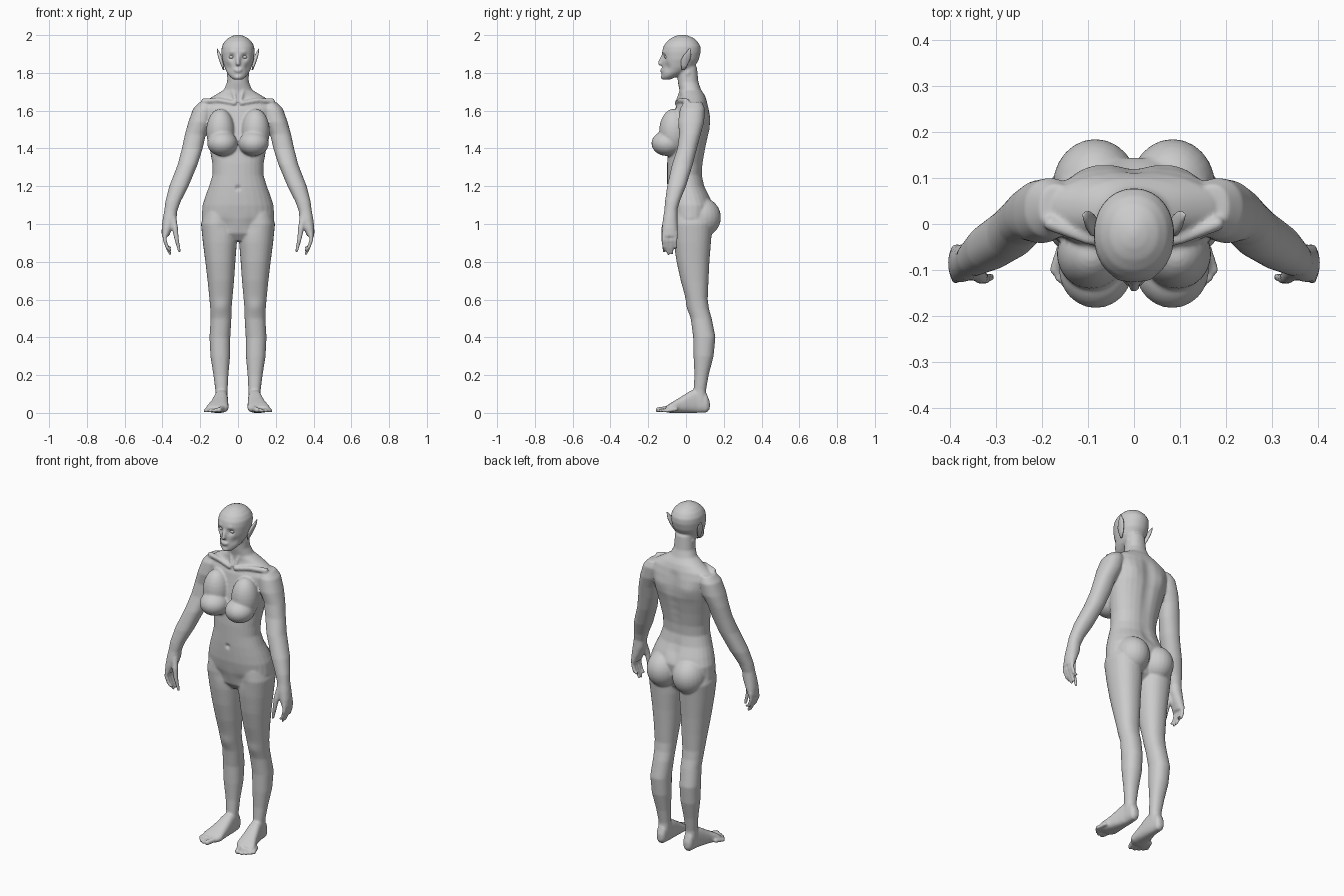
import bpy, bmesh, math
from mathutils import Vector


def skin(bm, rings):
    """Skin closed rings of points and cap both ends."""
    rows = [[bm.verts.new(p) for p in r] for r in rings]
    n = len(rows[0])
    for a, b in zip(rows, rows[1:]):
        for i in range(n):
            bm.faces.new((a[i], a[(i + 1) % n], b[(i + 1) % n], b[i]))
    bm.faces.new(rows[0])
    bm.faces.new(rows[-1])


def loft(bm, sections, side=1, axis='z', power=2.2, n=28):
    """Sections are (position, x0, x1, v0, v1); v is y (axis z) or z (axis y)."""
    rings = []
    for t, x0, x1, v0, v1 in sections:
        ring = []
        for i in range(n):
            a = 2 * math.pi * i / n
            c, s = math.cos(a), math.sin(a)
            x = (x0 + x1) / 2 + (x1 - x0) / 2 * math.copysign(abs(c) ** (2 / power), c)
            v = (v0 + v1) / 2 + (v1 - v0) / 2 * math.copysign(abs(s) ** (2 / power), s)
            ring.append((side * x, v, t) if axis == 'z' else (side * x, t, v))
        rings.append(ring)
    skin(bm, rings)


def ball(bm, centre, radii, side=1):
    verts = bmesh.ops.create_uvsphere(bm, u_segments=24, v_segments=16, radius=1)['verts']
    for v in verts:
        v.co = Vector([c + r * k for c, r, k in zip(centre, radii, v.co)])
        v.co.x *= side


def tube(bm, points, side=1, n=12):
    """Round-ended limb through (x, y, z, radius) points."""
    pts = [Vector((side * p[0], p[1], p[2])) for p in points]
    rings = []
    for i, p in enumerate(pts):
        d = (pts[min(i + 1, len(pts) - 1)] - pts[max(i - 1, 0)]).normalized()
        u = d.orthogonal().normalized()
        w = d.cross(u)
        r = points[i][3]
        rings.append([p + r * (u * math.cos(2 * math.pi * k / n) + w * math.sin(2 * math.pi * k / n))
                      for k in range(n)])
    skin(bm, rings)
    for p, q in ((pts[0], points[0]), (pts[-1], points[-1])):
        ball(bm, p, (q[3],) * 3)


def finish(bm, name):
    bmesh.ops.recalc_face_normals(bm, faces=bm.faces)
    mesh = bpy.data.meshes.new(name)
    bm.to_mesh(mesh)
    bm.free()
    ob = bpy.data.objects.new(name, mesh)
    bpy.context.collection.objects.link(ob)
    return ob


body = bmesh.new()

# Torso and neck: z, half width, front y, back y
torso = [(.91, .08, -.03, .06), (.95, .15, -.062, .10), (1.03, .193, -.083, .135),
         (1.1, .188, -.095, .145), (1.15, .172, -.098, .125), (1.2, .153, -.1, .1),
         (1.26, .135, -.1, .086), (1.32, .136, -.1, .09), (1.4, .15, -.095, .105),
         (1.5, .168, -.08, .127), (1.56, .182, -.068, .128), (1.61, .195, -.058, .122),
         (1.65, .175, -.04, .112), (1.68, .125, -.033, .1), (1.71, .075, -.035, .08),
         (1.75, .058, -.043, .066), (1.83, .054, -.05, .058)]
loft(body, [(z, -w, w, f, b) for z, w, f, b in torso])

# Head
head = [(1.764, .024, -.122, -.085), (1.78, .043, -.128, -.05), (1.8, .058, -.128, -.005),
        (1.83, .072, -.127, .045), (1.87, .084, -.126, .068), (1.91, .088, -.127, .078),
        (1.94, .086, -.12, .077), (1.965, .073, -.103, .062), (1.985, .052, -.078, .04),
        (1.997, .026, -.052, .01), (2.002, .006, -.03, -.01)]
loft(body, [(z, -w, w, f, b) for z, w, f, b in head], power=2.1)
tube(body, [(0, -.121, 1.895, .008), (0, -.133, 1.868, .01), (0, -.137, 1.85, .012)])
ball(body, (0, -.127, 1.817), (.024, .011, .005))
ball(body, (0, -.125, 1.808), (.021, .012, .006))
ball(body, (0, -.12, 1.777), (.02, .014, .013))

leg = [(1.06, .02, .18, -.07, .12), (1.0, .008, .196, -.075, .14), (.9, .006, .186, -.065, .132),
       (.8, .014, .173, -.05, .124), (.7, .021, .161, -.028, .119), (.6, .03, .151, 0, .115),
       (.55, .034, .147, .012, .122), (.5, .035, .145, .025, .136), (.4, .041, .151, .038, .156),
       (.3, .042, .146, .04, .146), (.2, .051, .13, .045, .12), (.12, .055, .12, .04, .106),
       (.06, .055, .12, .04, .11)]
arm = [(1.645, .13, .205, -.01, .085), (1.61, .125, .238, -.032, .1), (1.54, .14, .263, -.042, .096),
       (1.475, .17, .281, -.036, .078), (1.4, .187, .297, -.046, .058), (1.315, .214, .319, -.074, .036),
       (1.2, .262, .364, -.1, 0), (1.12, .303, .384, -.111, -.033), (1.06, .325, .392, -.116, -.05)]
palm = [(1.08, .32, .389, -.113, -.046), (1.03, .325, .398, -.122, -.045),
        (.98, .345, .404, -.127, -.044), (.935, .366, .404, -.126, -.046)]
foot = [(.126, .072, .103, .02, .06), (.11, .06, .116, .002, .1), (.06, .054, .12, 0, .13),
        (.02, .052, .13, 0, .115), (-.03, .051, .145, 0, .083), (-.08, .05, .168, 0, .053),
        (-.105, .064, .164, .002, .036)]

for s in (1, -1):
    loft(body, leg, s)
    loft(body, arm, s)
    loft(body, palm, s)
    loft(body, foot, s, axis='y', power=2.6)
    # Bust and seat
    ball(body, (.083, -.1, 1.427), (.08, .083, .067), s)
    ball(body, (.093, -.065, 1.49), (.075, .077, .12), s)
    ball(body, (.084, .082, 1.035), (.093, .103, .105), s)
    # Collar and neck muscles
    tube(body, [(.02, -.05, 1.64, .012), (.1, -.032, 1.655, .013), (.18, .0, 1.65, .016)], s)
    tube(body, [(.012, -.045, 1.65, .01), (.05, .01, 1.8, .012)], s)
    # Fingers and thumb
    for i, tip in enumerate((.862, .842, .846, .875)):
        y = -.116 + i * .0205
        tube(body, [(.386, y, .955, .0115), (.388, y * 1.03, .915, .0105),
                    (.375, y, .878, .0095), (.36, y * .98, tip, .008)], s)
    tube(body, [(.345, -.1, 1.03, .02), (.333, -.115, .975, .016),
                (.325, -.119, .92, .012), (.31, -.115, .856, .0085)], s)
    # Toes
    for i, (x, y) in enumerate(((.1, -.148), (.126, -.146), (.147, -.134), (.163, -.117), (.174, -.1))):
        r = .016 if i == 0 else .0115
        tube(body, [(.078 + .02 * i, -.085 + .008 * i, r + .008, r), (x, y, r, r * .9)], s)

body_ob = finish(body, "body")

# Fuse the parts into one skin
m = body_ob.modifiers.new("fuse", 'REMESH')
m.mode = 'VOXEL'
m.voxel_size = .0058
m = body_ob.modifiers.new("soften", 'SMOOTH')
m.factor = .5
m.iterations = 6
fused = bpy.data.meshes.new_from_object(body_ob.evaluated_get(bpy.context.evaluated_depsgraph_get()))
body_ob.modifiers.clear()
body_ob.data = fused

# Sculpted hollows and bumps: centre, radius, push
dents = [((.034, -.12, 1.884), .017, (0, .013, 0)), ((.034, -.12, 1.908), .014, (0, -.004, 0)),
         ((.05, -.1, 1.83), .022, (-.005, .004, 0)), ((0, -.1, 1.19), .012, (0, .01, 0)),
         ((.09, .01, .56), .04, (0, -.006, 0)), ((.1, .125, 1.55), .05, (0, .009, 0)),
         ((.07, -.085, .99), .04, (0, .006, 0))]
dents += [((0, .12, 1.16 + .05 * i), .032, (0, -.008, 0)) for i in range(10)]
for v in fused.vertices:
    p = Vector((abs(v.co.x), v.co.y, v.co.z))
    for c, r, push in dents:
        d = (p - Vector(c)).length
        if d < 2.5 * r:
            k = math.exp(-(d / r) ** 2)
            v.co += Vector((push[0] * (1 if v.co.x > 0 else -1), push[1], push[2])) * k
for p in fused.polygons:
    p.use_smooth = True

# Pointed ears and eyeballs
ear = [(1.815, .072, .08, -.022, -.008), (1.84, .075, .09, -.026, .008), (1.87, .08, .101, -.026, .022),
       (1.895, .089, .108, -.012, .028), (1.912, .099, .111, .004, .027), (1.928, .108, .112, .016, .023)]
for s, label in ((1, "left"), (-1, "right")):
    bm = bmesh.new()
    loft(bm, ear, s, n=16)
    ob = finish(bm, label + "_ear")
    bm = bmesh.new()
    ball(bm, (.034, -.1, 1.884), (.015, .014, .011), s)
    eye = finish(bm, label + "_eye")
    for o in (ob, eye):
        for p in o.data.polygons:
            p.use_smooth = True
